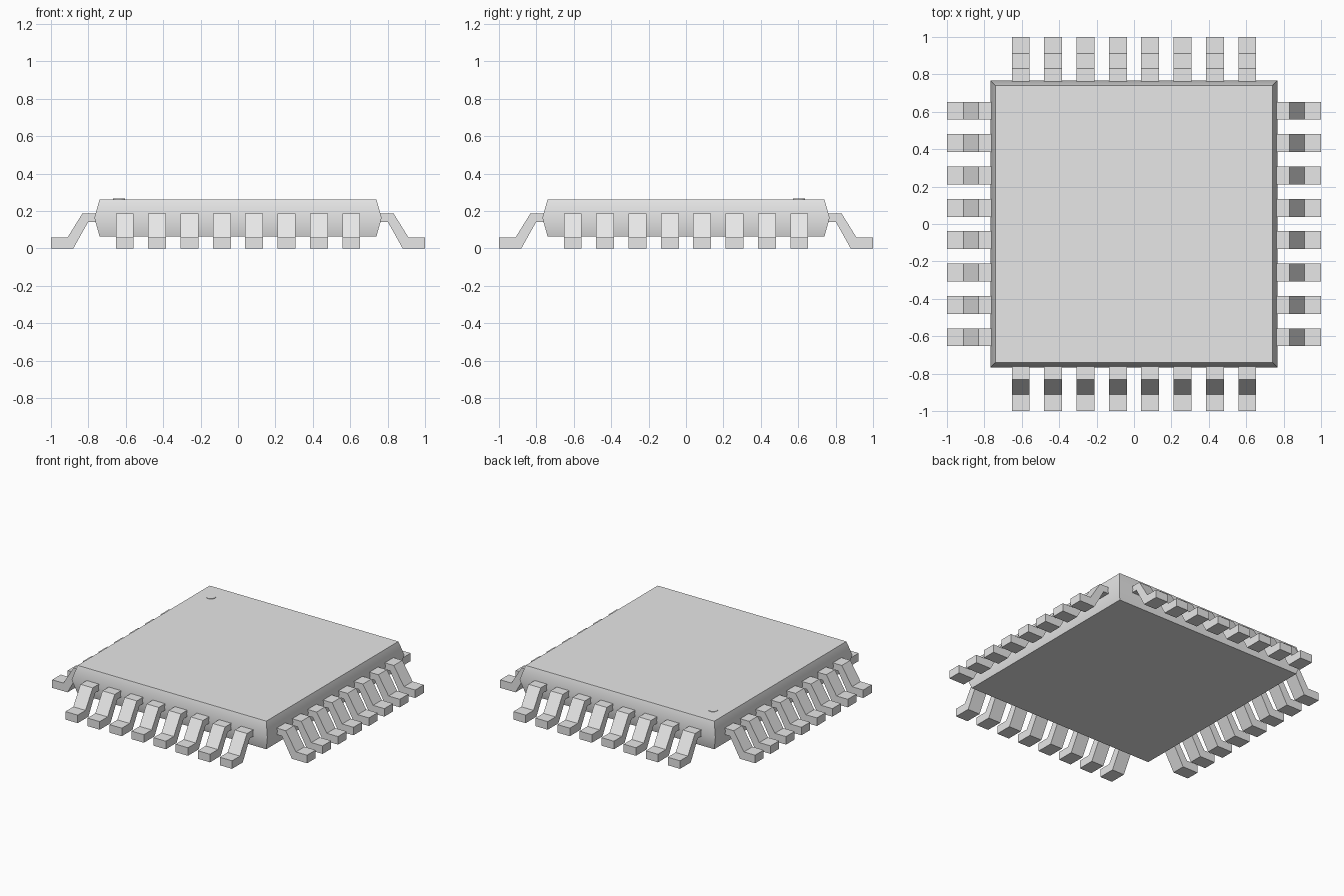
import bpy, bmesh, math
from mathutils import Matrix

cube = bpy.data.objects.get("Cube")
if cube:
    bpy.data.objects.remove(cube, do_unlink=True)

# One plain grey for every part
grey = bpy.data.materials.new("light_grey")
grey.use_nodes = True
colour = (0.8, 0.8, 0.8, 1)
grey.diffuse_color = colour
grey.node_tree.nodes["Principled BSDF"].inputs["Base Color"].default_value = colour


def finish(name, bm):
    bmesh.ops.recalc_face_normals(bm, faces=bm.faces)
    mesh = bpy.data.meshes.new(name)
    bm.to_mesh(mesh)
    bm.free()
    mesh.materials.append(grey)
    obj = bpy.data.objects.new(name, mesh)
    bpy.context.collection.objects.link(obj)
    return obj


# Package body: stacked square sections, widest at the mould line
bm = bmesh.new()
rings = []
for half, z in ((0.74, 0.063), (0.768, 0.163), (0.74, 0.262)):
    rings.append([bm.verts.new((sx * half, sy * half, z))
                  for sx, sy in ((-1, -1), (1, -1), (1, 1), (-1, 1))])
bm.faces.new(rings[0][::-1])
bm.faces.new(rings[-1])
for low, high in zip(rings, rings[1:]):
    for i in range(4):
        j = (i + 1) % 4
        bm.faces.new((low[i], low[j], high[j], high[i]))
body = finish("package_body", bm)
bpy.ops.object.select_all(action="DESELECT")
body.select_set(True)
bpy.context.view_layer.objects.active = body
bpy.ops.object.shade_smooth_by_angle(angle=math.radians(45))

# Orientation dot on the top
bm = bmesh.new()
bmesh.ops.create_cone(bm, cap_ends=True, segments=24, radius1=0.032, radius2=0.032,
                      depth=0.006, matrix=Matrix.Translation((-0.635, 0.603, 0.262)))
finish("orientation_dot", bm)

# Gull-wing leads: bent strip profile (distance outward, height), extruded in width
PROFILE = ((0.74, 0.14), (0.802, 0.14), (0.88, 0), (1, 0),
           (1, 0.057), (0.912, 0.057), (0.832, 0.186), (0.74, 0.186))
WIDTH, PITCH, COUNT = 0.096, 0.173, 8


def lead_row(name, angle):
    bm = bmesh.new()
    for n in range(COUNT):
        y = (n - (COUNT - 1) / 2) * PITCH - WIDTH / 2
        face = bm.faces.new([bm.verts.new((x, y, z)) for x, z in PROFILE])
        moved = bmesh.ops.extrude_face_region(bm, geom=[face], use_keep_orig=True)["geom"]
        bmesh.ops.translate(bm, vec=(0, WIDTH, 0),
                            verts=[g for g in moved if isinstance(g, bmesh.types.BMVert)])
    bmesh.ops.rotate(bm, verts=bm.verts, matrix=Matrix.Rotation(angle, 3, "Z"))
    finish(name, bm)


for i, side in enumerate(("left", "back", "right", "front")):
    lead_row(side + "_leads", i * math.pi / 2)
